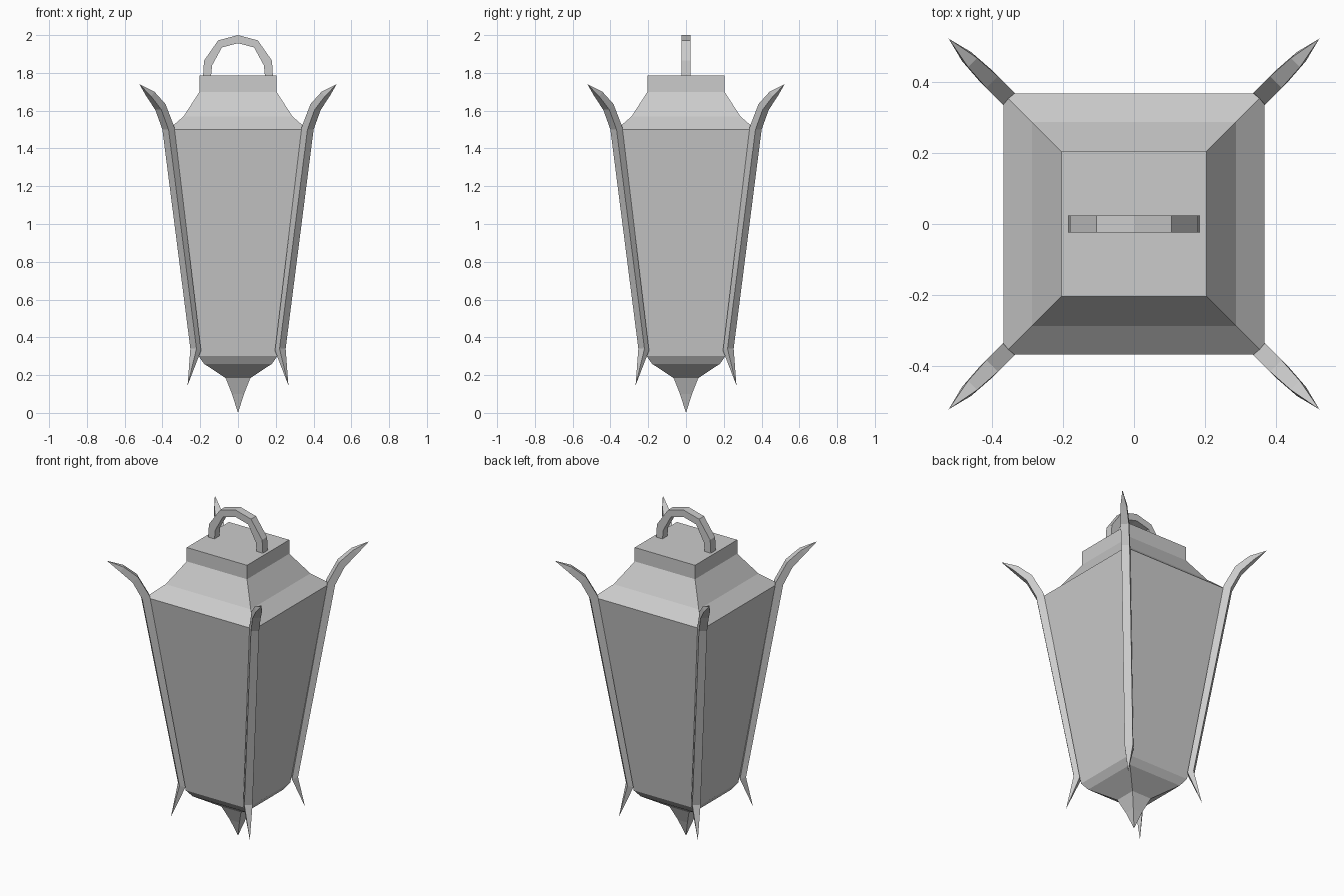
import bpy
import math

if "Cube" in bpy.data.objects:
    bpy.data.objects.remove(bpy.data.objects["Cube"])


def make_object(name, verts, faces):
    mesh = bpy.data.meshes.new(name)
    mesh.from_pydata(verts, [], faces)
    mesh.update()
    obj = bpy.data.objects.new(name, mesh)
    bpy.context.collection.objects.link(obj)
    return obj


def loft(name, rings, cap_start=True, cap_end=True, flip=False):
    """Skin a list of four-point rings; a one-point ring closes to a tip."""
    verts, faces, starts = [], [], []
    for ring in rings:
        starts.append(len(verts))
        verts += ring
    for k in range(len(rings) - 1):
        a, b = starts[k], starts[k + 1]
        for i in range(4):
            j = (i + 1) % 4
            if len(rings[k]) == 1:
                faces.append((a, b + j, b + i))
            elif len(rings[k + 1]) == 1:
                faces.append((a + i, a + j, b))
            else:
                faces.append((a + i, a + j, b + j, b + i))
    if cap_start and len(rings[0]) == 4:
        faces.append((3, 2, 1, 0))
    if cap_end and len(rings[-1]) == 4:
        faces.append(tuple(starts[-1] + i for i in range(4)))
    if flip:
        faces = [f[::-1] for f in faces]
    return make_object(name, verts, faces)


def square(h, z):
    return [(-h, -h, z), (h, -h, z), (h, h, z), (-h, h, z)] if h else [(0, 0, z)]


# Body: bottom finial, tapered panes and stepped roof
def body_part(name, profile, **caps):
    return loft(name, [square(h, z) for h, z in profile], **caps)


body_part("bottom_finial", [(0, 0), (0.032, 0.10), (0.066, 0.185),
                            (0.18, 0.26), (0.208, 0.30)], cap_end=False)
body_part("lantern_panes", [(0.208, 0.30), (0.368, 1.50)],
          cap_start=False, cap_end=False)
body_part("roof", [(0.368, 1.50), (0.288, 1.57), (0.204, 1.70), (0.204, 1.785)],
          cap_start=False)

# Corner struts: (inner distance, z, outer distance, z, half width)
# Distances are the x and y offsets along each diagonal.
stations = [
    (0.212, 0.33, 0.236, 0.34, 0.023),
    (0.354, 1.515, 0.384, 1.50, 0.023),
    (0.400, 1.635, 0.422, 1.605, 0.023),
    (0.455, 1.70, 0.472, 1.675, 0.018),
]
bottom_tip, top_tip = (0.267, 0.145), (0.522, 1.74)
r2 = math.sqrt(2)
for n, name in enumerate(("back_right", "back_left", "front_left", "front_right")):
    angle = math.pi / 4 + n * math.pi / 2
    c, s = math.cos(angle), math.sin(angle)

    def place(d, w, z):
        return (d * r2 * c - w * s, d * r2 * s + w * c, z)

    rings = [[place(bottom_tip[0], 0, bottom_tip[1])]]
    for di, zi, do, zo, w in stations:
        rings.append([place(di, -w, zi), place(do, -w, zo),
                      place(do, w, zo), place(di, w, zi)])
    rings.append([place(top_tip[0], 0, top_tip[1])])
    loft(name + "_strut", rings)

# Carrying handle: faceted arch standing on the roof
half = [((0.185, 1.78), (0.143, 1.78)), ((0.18, 1.865), (0.137, 1.84)),
        ((0.105, 1.972), (0.085, 1.935)), ((0, 2.0), (0, 1.957))]
arch = half + [((-o[0], o[1]), (-i[0], i[1])) for o, i in half[-2::-1]]
t = 0.024
loft("handle", [[(o[0], -t, o[1]), (o[0], t, o[1]),
                 (i[0], t, i[1]), (i[0], -t, i[1])] for o, i in arch])
